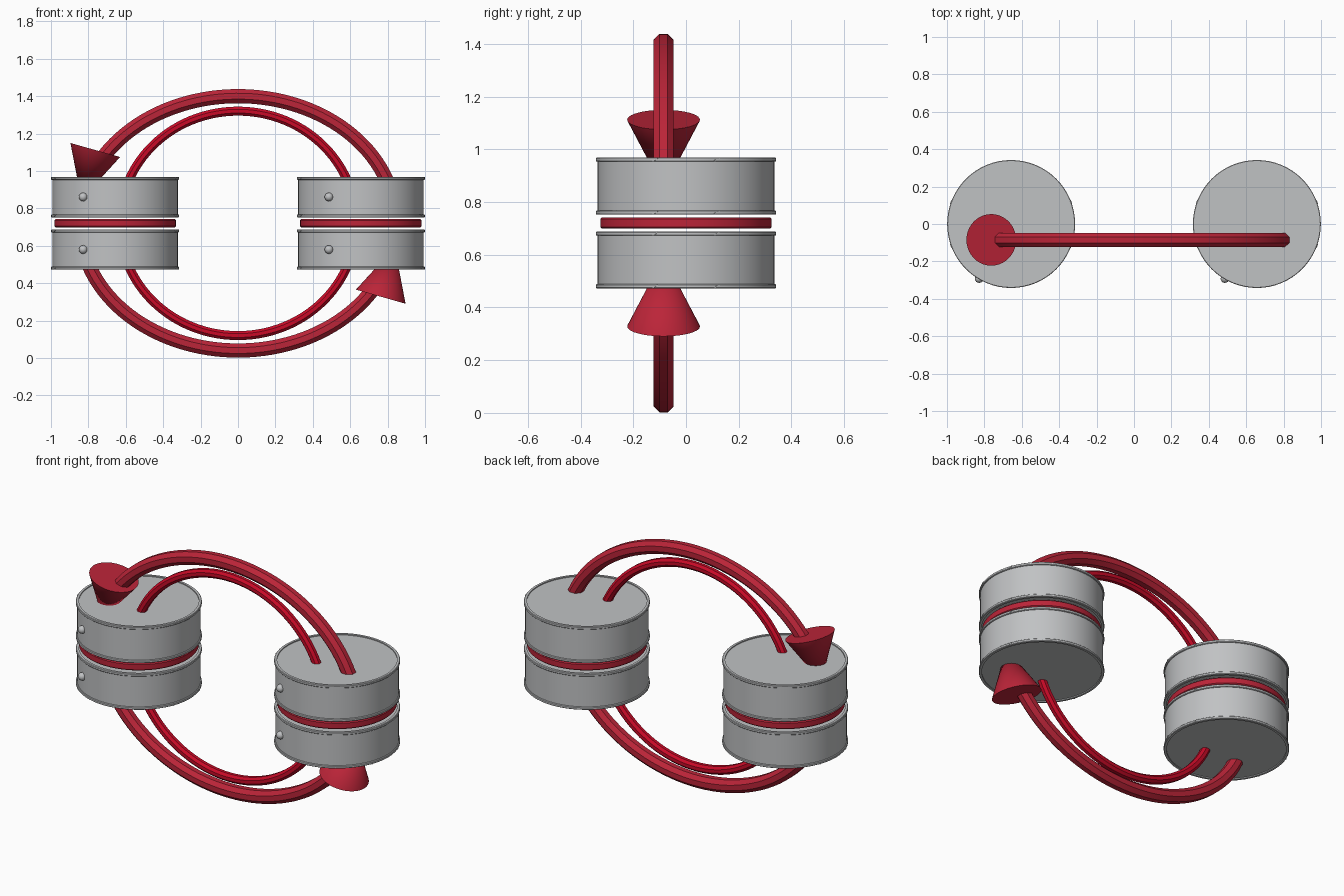
import bpy, bmesh, math
from mathutils import Vector, Matrix

if "Cube" in bpy.data.objects:
    bpy.data.objects.remove(bpy.data.objects["Cube"])

MID_Z, TUBE_Y = 0.72, -0.085


def material(name, rgb):
    m = bpy.data.materials.new(name)
    m.diffuse_color = (*rgb, 1)
    m.use_nodes = True
    m.node_tree.nodes["Principled BSDF"].inputs["Base Color"].default_value = m.diffuse_color
    return m


GREY = material("steel grey", (0.53, 0.54, 0.55))
RED = material("deep red", (0.50, 0.018, 0.040))
BRIGHT = material("bright red", (0.58, 0.003, 0.020))


def finish(name, bm, mat, angle=30):
    bmesh.ops.remove_doubles(bm, verts=bm.verts, dist=1e-5)
    bmesh.ops.recalc_face_normals(bm, faces=bm.faces)
    me = bpy.data.meshes.new(name)
    bm.to_mesh(me)
    bm.free()
    me.materials.append(mat)
    ob = bpy.data.objects.new(name, me)
    bpy.context.collection.objects.link(ob)
    bpy.ops.object.select_all(action='DESELECT')
    ob.select_set(True)
    bpy.context.view_layer.objects.active = ob
    bpy.ops.object.shade_smooth_by_angle(angle=math.radians(angle))
    return ob


def lathe(name, profile, mat, x, steps=64):
    bm = bmesh.new()
    vs = [bm.verts.new((r, 0, z)) for r, z in profile]
    es = [bm.edges.new(p) for p in zip(vs, vs[1:])]
    bmesh.ops.spin(bm, geom=vs + es, axis=(0, 0, 1), cent=(0, 0, 0),
                   angle=2 * math.pi, steps=steps)
    bmesh.ops.translate(bm, verts=bm.verts, vec=(x, 0, 0))
    return finish(name, bm, mat)


def arc(name, a, b, radius, start, end, mat, sides=8, steps=48):
    # octagonal tube swept along part of an upright ellipse
    bm = bmesh.new()
    rings = []
    for i in range(steps + 1):
        t = math.radians(start + (end - start) * i / steps)
        c = Vector((a * math.cos(t), TUBE_Y, MID_Z + b * math.sin(t)))
        out = Vector((b * math.cos(t), 0, a * math.sin(t))).normalized()
        ring = []
        for k in range(sides):
            u = 2 * math.pi * (k + 0.5) / sides
            ring.append(bm.verts.new(c + radius * (out * math.cos(u)
                                     + Vector((0, 1, 0)) * math.sin(u))))
        rings.append(ring)
    for p, q in zip(rings, rings[1:]):
        for k in range(sides):
            n = (k + 1) % sides
            bm.faces.new((p[k], p[n], q[n], q[k]))
    bm.faces.new(rings[0])
    bm.faces.new(rings[-1])
    return finish(name, bm, mat)


def arrowhead(name, flip):
    # cone with its tip buried in the drum
    base = Vector((-0.763, TUBE_Y, 1.112))
    axis = Vector((-0.272, 0, -0.962)).normalized()
    length = 0.275
    bm = bmesh.new()
    bmesh.ops.create_cone(bm, cap_ends=True, segments=40, radius1=0.138,
                          radius2=0, depth=length)
    rot = Vector((0, 0, 1)).rotation_difference(axis).to_matrix().to_4x4()
    bm.transform(Matrix.Translation(base + axis * length / 2) @ rot)
    if flip:
        centre = Vector((0, 0, MID_Z))
        bm.transform(Matrix.Translation(centre)
                     @ Matrix.Rotation(math.pi, 4, 'Y')
                     @ Matrix.Translation(-centre))
    return finish(name, bm, RED)


def rim_seams(name, x, heights):
    # small slanted joints on the rims
    bm = bmesh.new()
    for z in heights:
        for deg in (-20, 20, 160, 200):
            m = (Matrix.Translation((x, 0, z))
                 @ Matrix.Rotation(math.radians(deg), 4, 'Z')
                 @ Matrix.Translation((0.340, 0, 0))
                 @ Matrix.Rotation(math.radians(-62), 4, 'X')
                 @ Matrix.Diagonal((0.008, 0.005, 0.024, 1)))
            bmesh.ops.create_cube(bm, size=1, matrix=m)
    return finish(name, bm, GREY)


def drum_half(name, x, z0, z1):
    R, B, I, h = 0.342, 0.335, 0.326, 0.016
    profile = [(0, z0 + .006), (I, z0 + .006), (I, z0), (R - .003, z0),
               (R, z0 + .003), (R, z0 + h - .003), (R - .003, z0 + h),
               (B, z0 + h), (B, z1 - h), (R - .003, z1 - h),
               (R, z1 - h + .003), (R, z1 - .003), (R - .003, z1),
               (I, z1), (I, z1 - .006), (0, z1 - .006)]
    lathe(name, profile, GREY, x)
    rim_seams(name + "_seams", x, (z0 + h / 2, z1 - h / 2))


# drums: two grey halves, red disc between, a rivet on each half
for side, x in (("left", -0.657), ("right", 0.657)):
    drum_half(side + "_lower_drum", x, 0.472, 0.688)
    drum_half(side + "_upper_drum", x, 0.752, 0.969)
    lathe(side + "_disc", [(0, .699), (.319, .699), (.325, .705), (.325, .736),
                           (.319, .742), (0, .742)], RED, x)
    for half, z in (("lower", 0.580), ("upper", 0.861)):
        bm = bmesh.new()
        bmesh.ops.create_uvsphere(bm, u_segments=16, v_segments=10, radius=0.023)
        bmesh.ops.translate(bm, verts=bm.verts, vec=(x - 0.171, -0.292, z))
        finish(f"{side}_{half}_rivet", bm, GREY)

# outer arrow loops and inner loops
arc("upper_arrow_shaft", 0.845, 0.68, 0.041, 8, 150, RED)
arc("lower_arrow_shaft", 0.845, 0.68, 0.041, 188, 330, RED)
arc("upper_inner_loop", 0.632, 0.60, 0.026, 10, 170, BRIGHT)
arc("lower_inner_loop", 0.632, 0.60, 0.026, 190, 350, BRIGHT)
arrowhead("upper_arrowhead", False)
arrowhead("lower_arrowhead", True)
